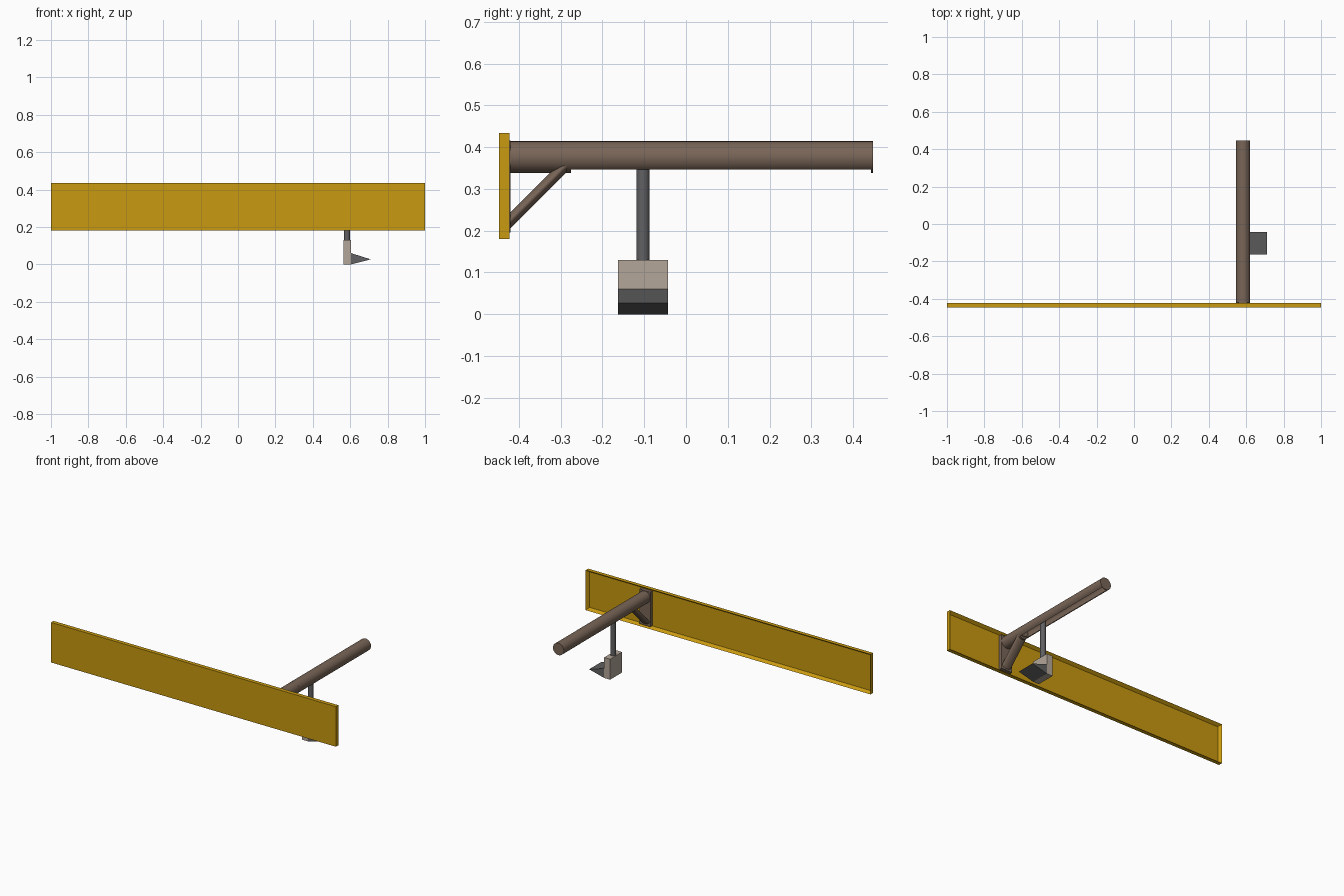
import bpy, bmesh
from math import cos, sin, pi, radians, asin
from mathutils import Vector

if "Cube" in bpy.data.objects:
    bpy.data.objects.remove(bpy.data.objects["Cube"], do_unlink=True)


def material(name, r, g, b):
    m = bpy.data.materials.new(name)
    m.use_nodes = True
    m.diffuse_color = (r, g, b, 1)
    m.node_tree.nodes["Principled BSDF"].inputs["Base Color"].default_value = (r, g, b, 1)
    return m


YELLOW = material("ochre yellow", 0.58, 0.32, 0.005)
BROWN = material("brown", 0.19, 0.13, 0.095)
GREY = material("dark grey", 0.12, 0.12, 0.125)
BEIGE = material("beige", 0.45, 0.38, 0.32)


def finish(name, bm, mat, smooth=None):
    bmesh.ops.recalc_face_normals(bm, faces=bm.faces)
    mesh = bpy.data.meshes.new(name)
    bm.to_mesh(mesh)
    bm.free()
    mesh.materials.append(mat)
    obj = bpy.data.objects.new(name, mesh)
    bpy.context.collection.objects.link(obj)
    if smooth:
        bpy.ops.object.select_all(action='DESELECT')
        obj.select_set(True)
        bpy.context.view_layer.objects.active = obj
        bpy.ops.object.shade_smooth_by_angle(angle=radians(smooth))
    return obj


def prism(name, points, sweep, mat, smooth=None):
    """Sweep a closed outline along a vector."""
    bm = bmesh.new()
    face = bm.faces.new([bm.verts.new(p) for p in points])
    out = bmesh.ops.extrude_face_region(bm, geom=[face], use_keep_orig=True)
    verts = [g for g in out["geom"] if isinstance(g, bmesh.types.BMVert)]
    bmesh.ops.translate(bm, verts=verts, vec=Vector(sweep))
    return finish(name, bm, mat, smooth)


def box_mesh(x0, x1, y0, y1, z0, z1):
    bm = bmesh.new()
    bmesh.ops.create_cube(bm, size=1)
    for v in bm.verts:
        v.co = ((x0 + x1) / 2 + v.co.x * (x1 - x0),
                (y0 + y1) / 2 + v.co.y * (y1 - y0),
                (z0 + z1) / 2 + v.co.z * (z1 - z0))
    return bm


def arc(y, rx, rz, z, a0=0, a1=2 * pi, n=32, closed=True):
    """Points around an ellipse in a plane of constant y; angle zero points down."""
    steps = n if closed else n + 1
    return [(BX + rx * sin(a0 + (a1 - a0) * i / n), y,
             z - rz * cos(a0 + (a1 - a0) * i / n)) for i in range(steps)]


BX, BZ, R = 0.583, 0.376, 0.038      # beam axis and radius
FRONT, BACK, END = -0.447, -0.422, 0.447

# Long board, recessed behind a narrow rim
bm = box_mesh(-1, 1, FRONT, BACK, 0.18, 0.434)
back = [f for f in bm.faces if f.calc_center_median().y > BACK - 0.001]
bmesh.ops.inset_region(bm, faces=back, thickness=0.014, use_even_offset=True)
bmesh.ops.translate(bm, verts=back[0].verts, vec=(0, -0.019, 0))
finish("board", bm, YELLOW)

# Mounting plate in the recess
finish("mounting_plate", box_mesh(BX - R, BX + R, -0.442, -0.42, 0.196, 0.416), BROWN)

# Beam: solid root, slotted rail, end cap
prism("beam_root", arc(-0.43, R, R, BZ), (0, 0.155, 0), BROWN, 40)
slot = pi / 2 - asin(0.03 / R)
inner = R - 0.004
rail = (arc(-0.275, R, R, BZ, slot, 2 * pi - slot, closed=False)
        + arc(-0.275, inner, inner, BZ, 2 * pi - slot, slot, closed=False))
prism("slotted_beam", rail, (0, END - 0.004 + 0.275, 0), BROWN, 40)
prism("beam_end_cap", arc(END - 0.004, R, R, BZ), (0, 0.004, 0), BROWN, 40)

# Diagonal brace
prism("brace", arc(-0.43, 0.032, 0.019, 0.215), (0, 0.158, 0.158), BROWN, 40)

# Hanging rod
rod = [(BX + 0.016 * cos(2 * pi * i / 24), -0.103 + 0.016 * sin(2 * pi * i / 24), 0.12)
       for i in range(24)]
prism("hanging_rod", rod, (0, 0, 0.26), GREY, 40)

# Lamp block and its wedge-shaped nose
finish("block", box_mesh(0.563, 0.605, -0.163, -0.043, 0, 0.13), BEIGE)
wedge = [(0.605, -0.163, 0), (0.71, -0.163, 0.027), (0.605, -0.163, 0.06)]
prism("wedge", wedge, (0, 0.12, 0), GREY, 40)
